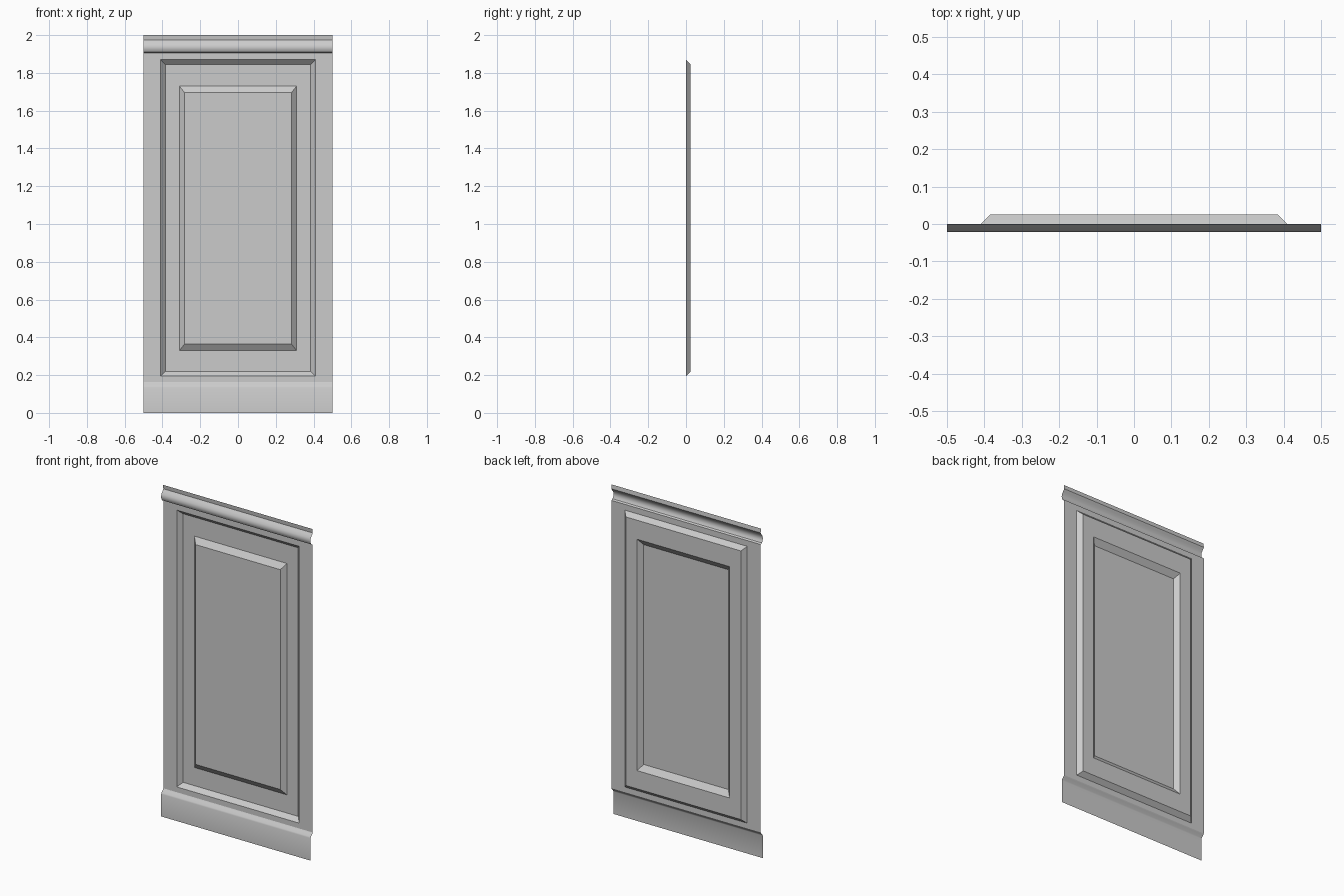
import bpy, bmesh

cube = bpy.data.objects.get("Cube")
if cube:
    bpy.data.objects.remove(cube, do_unlink=True)

paint = bpy.data.materials.new("light grey paint")
paint.use_nodes = True
grey = (0.6, 0.6, 0.6, 1)
paint.diffuse_color = grey
paint.node_tree.nodes["Principled BSDF"].inputs["Base Color"].default_value = grey


def finish(bm, name):
    mesh = bpy.data.meshes.new(name)
    bm.to_mesh(mesh)
    bm.free()
    mesh.materials.append(paint)
    obj = bpy.data.objects.new(name, mesh)
    bpy.context.collection.objects.link(obj)
    bpy.ops.object.select_all(action="DESELECT")
    obj.select_set(True)
    bpy.context.view_layer.objects.active = obj
    bpy.ops.object.shade_smooth_by_angle(angle=0.6)
    return obj


def moulding(name, profile):
    """Sweep a (y, z) profile, listed from bottom to top, across the width."""
    bm = bmesh.new()
    rows = [[bm.verts.new((x, y, z)) for x in (-0.5, 0.5)] for y, z in profile]
    for low, high in zip(rows, rows[1:]):
        bm.faces.new((low[0], low[1], high[1], high[0]))
    return finish(bm, name)


def panel(name, rings):
    """Join nested rectangles (half width, bottom, top, y) and cap the last."""
    bm = bmesh.new()
    loops = [[bm.verts.new(co) for co in
              ((-w, y, low), (w, y, low), (w, y, high), (-w, y, high))]
             for w, low, high, y in rings]
    for outer, inner in zip(loops, loops[1:]):
        for i in range(4):
            j = (i + 1) % 4
            bm.faces.new((outer[i], outer[j], inner[j], inner[i]))
    bm.faces.new(loops[-1])
    return finish(bm, name)


# Skirting with a softened sloping top
moulding("baseboard", [(-0.02, 0), (-0.02, 0.135), (-0.017, 0.143),
                       (-0.004, 0.156), (0, 0.163)])

# Frame, sunken channel and raised centre field
panel("wall_panel", [(0.5, 0.163, 1.905, 0), (0.41, 0.195, 1.87, 0),
                     (0.385, 0.22, 1.845, 0.025), (0.31, 0.33, 1.73, 0.025),
                     (0.283, 0.365, 1.695, 0)])

# Rounded top rail with an upright lip
moulding("top_rail", [(0, 1.905), (-0.012, 1.91), (-0.019, 1.922),
                      (-0.021, 1.935), (-0.018, 1.95), (-0.008, 1.963),
                      (0, 1.975), (-0.003, 2)])
